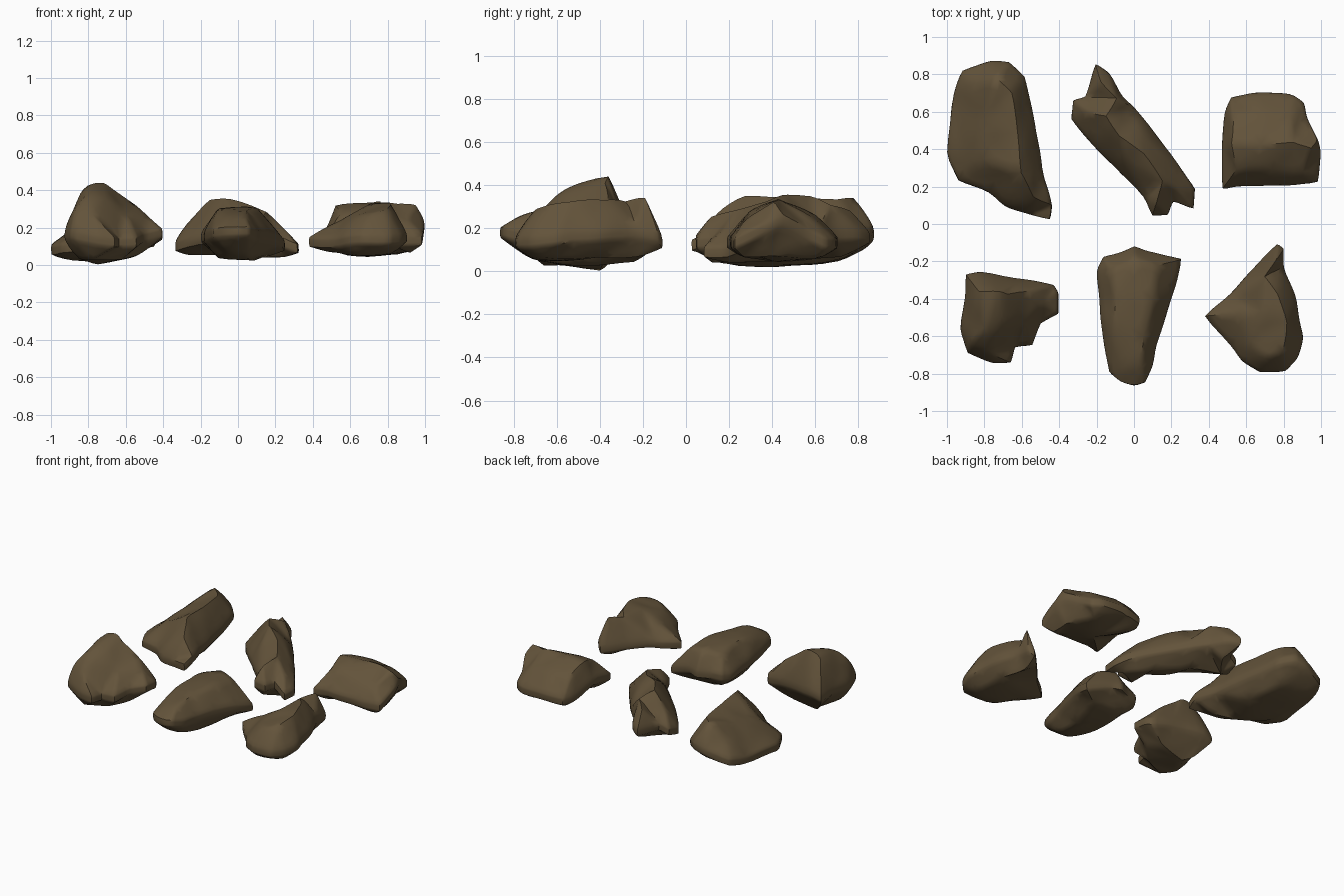
import bpy, bmesh, math
from mathutils import Vector, noise
from mathutils.geometry import delaunay_2d_cdt

stone = bpy.data.materials.new("earth_brown")
stone.diffuse_color = (0.125, 0.087, 0.043, 1)
WALL = 0.025  # half height of the blunt edge round each rock


def shell(bm, rim, inner, shift):
    """Triangulate between a copy of the rim loop and the inner points."""
    ring = [bm.verts.new((x, y, z + shift)) for x, y, z in rim]
    pts = [Vector(p[:2]) for p in rim + inner]
    verts = ring + [bm.verts.new(p) for p in inner]
    res = delaunay_2d_cdt(pts, [], [list(range(len(rim)))], 1, 1e-5)
    for f in res[2]:
        bm.faces.new([verts[res[3][i][0]] for i in f])
    return ring


def rock(name, rim, top, base):
    """Rim is the widest outline; top and base are the crown and underside points."""
    bm = bmesh.new()
    up = shell(bm, rim, top, WALL)
    low = shell(bm, rim, base, -WALL)
    for i in range(len(rim)):
        j = (i + 1) % len(rim)
        bm.faces.new((up[i], up[j], low[j], low[i]))
    bmesh.ops.recalc_face_normals(bm, faces=bm.faces)
    crease = bm.edges.layers.float.new("crease_edge")
    for e in bm.edges:
        e[crease] = 0.55 if e.calc_face_angle(0) > math.radians(35) else 0.35
    me = bpy.data.meshes.new(name)
    bm.to_mesh(me)
    bm.free()
    me.materials.append(stone)
    ob = bpy.data.objects.new(name, me)
    bpy.context.collection.objects.link(ob)
    bpy.context.view_layer.objects.active = ob
    ob.select_set(True)
    sub = ob.modifiers.new("round", "SUBSURF")
    sub.levels = sub.render_levels = 2
    bpy.ops.object.modifier_apply(modifier="round")
    # slight unevenness
    for v in me.vertices:
        v.co += noise.noise_vector(v.co * 7) * 0.006
        v.co.z = max(v.co.z, 0)
    bpy.ops.object.shade_smooth_by_angle(angle=math.radians(45))
    ob.select_set(False)


# long rock, ridge on its right side
rock("back_left_rock",
     [(-.92, .82, .12), (-.76, .875, .17), (-.67, .865, .19), (-.585, .79, .17), (-.555, .66, .16),
      (-.505, .43, .15), (-.48, .25, .15), (-.435, .1, .15), (-.45, .025, .12), (-.56, .05, .11),
      (-.69, .09, .1), (-.77, .17, .1), (-.94, .23, .09), (-1.005, .37, .08), (-.965, .71, .1)],
     [(-.85, .76, .25), (-.73, .78, .35), (-.65, .71, .34), (-.62, .5, .34), (-.6, .27, .36),
      (-.54, .14, .28), (-.82, .35, .24), (-.8, .55, .28), (-.92, .4, .17)],
     [(-.85, .72, .04), (-.66, .72, .05), (-.6, .45, .02), (-.55, .15, .04), (-.72, .2, .03),
      (-.9, .35, .02)])

# narrow diagonal rock
rock("back_middle_rock",
     [(-.205, .86, .16), (-.13, .805, .17), (-.06, .68, .17), (.02, .61, .16), (.25, .3, .13),
      (.325, .19, .09), (.32, .08, .09), (.21, .12, .13), (.18, .045, .13), (.1, .045, .14),
      (.06, .14, .14), (-.11, .305, .14), (-.25, .455, .13), (-.335, .56, .1), (-.325, .66, .12),
      (-.26, .68, .15)],
     [(-.18, .76, .29), (-.25, .6, .25), (-.15, .58, .355), (-.08, .47, .365), (.05, .38, .33),
      (.15, .23, .29), (.12, .12, .26), (.24, .19, .2), (-.04, .33, .28), (.06, .47, .29),
      (-.09, .67, .31)],
     [(-.16, .72, .06), (-.27, .57, .05), (-.06, .5, .05), (-.02, .32, .05), (.12, .33, .04),
      (.12, .12, .04), (.25, .18, .04)])

# blocky rock
rock("back_right_rock",
     [(.485, .6, .12), (.52, .675, .12), (.64, .705, .13), (.84, .695, .13), (.905, .65, .13),
      (.92, .57, .17), (.985, .45, .24), (1.0, .38, .2), (.985, .225, .13), (.82, .205, .13),
      (.57, .205, .14), (.475, .185, .13), (.47, .4, .18)],
     [(.53, .58, .27), (.55, .29, .28), (.52, .43, .32), (.68, .42, .34), (.85, .44, .33),
      (.95, .41, .33), (.84, .58, .26), (.66, .6, .27), (.9, .27, .24), (.74, .29, .27)],
     [(.55, .6, .05), (.84, .6, .05), (.92, .4, .07), (.92, .27, .06), (.54, .26, .06),
      (.7, .42, .04)])

# tall peaked rock
rock("front_left_rock",
     [(-.9, -.27, .16), (-.82, -.255, .19), (-.58, -.295, .18), (-.43, -.325, .15),
      (-.405, -.37, .16), (-.405, -.48, .17), (-.5, -.53, .15), (-.54, -.65, .12),
      (-.64, -.66, .12), (-.66, -.745, .12), (-.76, -.745, .13), (-.89, -.69, .16),
      (-.935, -.56, .16), (-.905, -.4, .17)],
     [(-.83, -.36, .42), (-.73, -.355, .45), (-.68, -.37, .42), (-.8, -.56, .39), (-.71, -.57, .36),
      (-.56, -.36, .33), (-.48, -.42, .26), (-.6, -.52, .28), (-.78, -.68, .28), (-.87, -.64, .3),
      (-.88, -.53, .31)],
     [(-.82, -.36, .03), (-.55, -.38, .04), (-.53, -.5, .05), (-.78, -.66, .02), (-.86, -.57, .03),
      (-.62, -.59, .03), (-.75, -.4, 0)])

# tapered rock, narrow end forward
rock("front_middle_rock",
     [(0, -.115, .16), (.07, -.145, .16), (.255, -.185, .1), (.225, -.33, .14), (.17, -.5, .16),
      (.12, -.65, .16), (.1, -.76, .16), (.06, -.845, .18), (0, -.865, .18), (-.07, -.845, .18),
      (-.135, -.79, .17), (-.17, -.6, .16), (-.185, -.4, .15), (-.2, -.25, .14), (-.165, -.175, .15),
      (-.09, -.155, .16)],
     [(-.13, -.24, .28), (0, -.19, .31), (.13, -.22, .28), (.1, -.4, .31), (-.1, -.4, .31),
      (-.12, -.6, .28), (.05, -.6, .3), (-.05, -.76, .26), (.04, -.77, .26)],
     [(-.12, -.25, .05), (.15, -.24, .04), (.07, -.5, .02), (-.1, -.5, .03), (-.05, -.72, .05),
      (.05, -.72, .06)])

# wedge rock with a high point at the rear
rock("front_right_rock",
     [(.77, -.105, .13), (.8, -.13, .16), (.8, -.23, .18), (.865, -.38, .17), (.885, -.52, .16),
      (.905, -.61, .15), (.875, -.72, .14), (.81, -.785, .14), (.67, -.795, .14), (.575, -.735, .13),
      (.52, -.65, .12), (.375, -.49, .12), (.52, -.375, .14), (.64, -.23, .15)],
     [(.76, -.19, .35), (.7, -.28, .33), (.77, -.37, .34), (.82, -.53, .33), (.68, -.47, .32),
      (.55, -.48, .25), (.62, -.63, .27), (.8, -.68, .3), (.7, -.72, .27)],
     [(.74, -.23, .06), (.8, -.4, .06), (.82, -.66, .05), (.65, -.7, .04), (.52, -.5, .06)])
